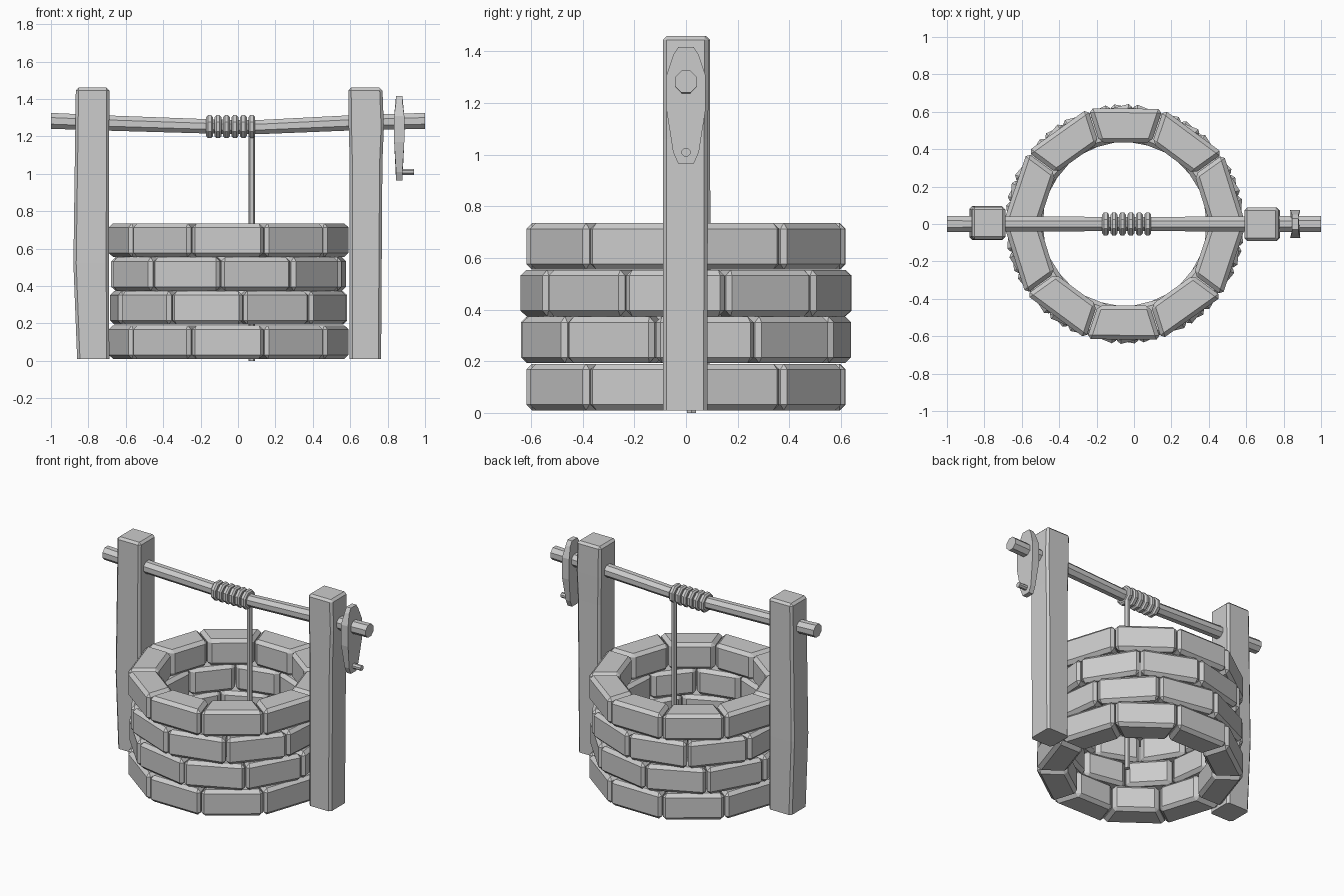
import bpy, bmesh, math
from math import sin, cos, pi, radians

if "Cube" in bpy.data.objects:
    bpy.data.objects.remove(bpy.data.objects["Cube"])

stone = bpy.data.materials.new("plain grey")
stone.diffuse_color = (0.6, 0.6, 0.6, 1)
stone.use_nodes = True
stone.node_tree.nodes["Principled BSDF"].inputs["Base Color"].default_value = stone.diffuse_color


def finish(name, bm):
    bmesh.ops.recalc_face_normals(bm, faces=bm.faces[:])
    me = bpy.data.meshes.new(name)
    bm.to_mesh(me)
    bm.free()
    me.materials.append(stone)
    ob = bpy.data.objects.new(name, me)
    bpy.context.scene.collection.objects.link(ob)
    return ob


def loft(bm, rings):
    """Skin a list of equal-length point rings and cap both ends."""
    vs = [[bm.verts.new(p) for p in r] for r in rings]
    n = len(vs[0])
    for a, b in zip(vs, vs[1:]):
        for i in range(n):
            j = (i + 1) % n
            bm.faces.new((a[i], a[j], b[j], b[i]))
    bm.faces.new(vs[0])
    bm.faces.new(vs[-1])


def x_ring(x, z, r, n=8):
    return [(x, r * cos(2 * pi * (i + .5) / n), z + r * sin(2 * pi * (i + .5) / n))
            for i in range(n)]


# Well wall: four courses of ten chamfered stones
CX, N, R_IN, R_OUT = -0.05, 10, 0.435, 0.617
half = pi / N
for k, (z0, turn) in enumerate([(0.01, -0.5), (0.193, -11), (0.374, 14), (0.555, -0.5)]):
    bm = bmesh.new()
    for s in range(N):
        a = radians(-90 + turn) + 2 * half * s
        rings = []
        for z in (z0, z0 + 0.18):
            ring = []
            for r, side in ((R_IN, -1), (R_OUT, -1), (R_OUT, 1), (R_IN, 1)):
                w = side * (r * math.tan(half) - 0.003)
                ring.append((CX + r * cos(a) - w * sin(a), r * sin(a) + w * cos(a), z))
            rings.append(ring)
        loft(bm, rings)
    bmesh.ops.bevel(bm, geom=bm.edges[:], offset=0.022, offset_type='OFFSET',
                    segments=1, affect='EDGES', profile=0.5)
    finish("stone_course_%d" % (k + 1), bm)

# Wooden posts, slightly irregular: (z, x0, x1, y0, y1)
posts = {
    "left_post": [(0.01, -0.86, -0.688, -0.085, 0.09), (0.52, -0.88, -0.69, -0.085, 0.095),
                  (1.46, -0.867, -0.688, -0.082, 0.092)],
    "right_post": [(0.01, 0.597, 0.765, -0.09, 0.083), (1.06, 0.597, 0.772, -0.09, 0.085),
                   (1.25, 0.592, 0.78, -0.09, 0.087), (1.46, 0.59, 0.772, -0.09, 0.087)],
}
for name, secs in posts.items():
    bm = bmesh.new()
    loft(bm, [[(x0, y0, z), (x1, y0, z), (x1, y1, z), (x0, y1, z)]
              for z, x0, x1, y0, y1 in secs])
    bm.normal_update()
    edges = [e for e in bm.edges if e.calc_face_angle(0) > 0.7
             and max(v.co.z for v in e.verts) > 0.05]
    bmesh.ops.bevel(bm, geom=edges, offset=0.015, segments=1, affect='EDGES', profile=0.5)
    finish(name, bm)

# Sagging octagonal axle
bm = bmesh.new()
loft(bm, [x_ring(-1, 1.283, .046), x_ring(-.72, 1.272, .044), x_ring(-.05, 1.25, .041),
          x_ring(.12, 1.25, .041), x_ring(.6, 1.272, .044), x_ring(1, 1.283, .046)])
finish("axle", bm)

# Rope coils around the axle
bm = bmesh.new()
for i in range(6):
    xc = -0.152 + 0.0452 * i
    prof = [(-.018, .04), (-.018, .055), (-.009, .066), (.009, .066), (.018, .055), (.018, .04)]
    loft(bm, [x_ring(xc + dx, 1.252, r) for dx, r in prof])
finish("rope_coils", bm)

# Hanging rope
bm = bmesh.new()
loft(bm, [[(0.074 + .018 * cos(i * pi / 3), 0.022 + .02 * sin(i * pi / 3), z)
           for i in range(6)] for z in (0, 1.25)])
finish("hanging_rope", bm)

# Crank arm: flat tapered plate, thickest around the axle
half_outline = [(.03, 1.417), (.05, 1.385), (.075, 1.31), (.075, 1.17), (.05, 1.01), (.03, .965)]
outline = half_outline + [(-y, z) for y, z in reversed(half_outline)]
bm = bmesh.new()


def arm_ring(side):
    return [(.862 + side * (.027 if 1.1 < z < 1.35 else .017), y, z) for y, z in outline]


loft(bm, [arm_ring(-1), arm_ring(1)])
finish("crank_arm", bm)

# Crank handle
bm = bmesh.new()
loft(bm, [x_ring(.85, 1.01, .018), x_ring(.942, 1.01, .018)])
finish("crank_handle", bm)
